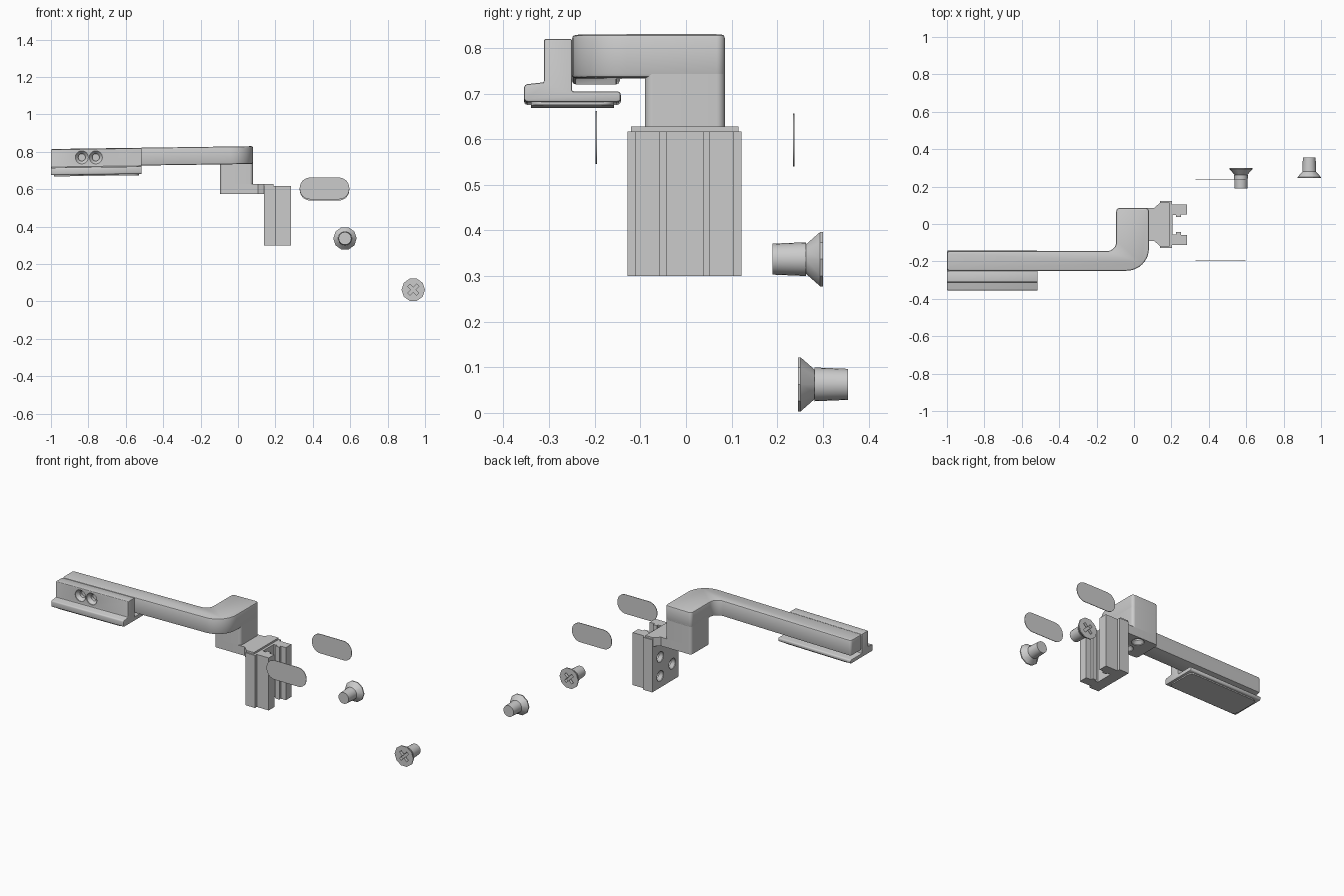
import bpy, bmesh, math
from mathutils import Matrix, Vector

if "Cube" in bpy.data.objects:
    bpy.data.objects.remove(bpy.data.objects["Cube"])

TILT = 0.014  # slight slope of the long arm


def finish_mesh(name, bm):
    bmesh.ops.recalc_face_normals(bm, faces=bm.faces)
    me = bpy.data.meshes.new(name)
    bm.to_mesh(me)
    bm.free()
    ob = bpy.data.objects.new(name, me)
    bpy.context.collection.objects.link(ob)
    return ob


def rounded(corners, n=8):
    """Outline from (u, v, radius) corners; radius 0 stays sharp."""
    pts = []
    for i, (u, v, r) in enumerate(corners):
        p = Vector((u, v))
        if r == 0:
            pts.append(p)
            continue
        a = (Vector(corners[i - 1][:2]) - p).normalized()
        b = (Vector(corners[(i + 1) % len(corners)][:2]) - p).normalized()
        half = a.angle(b) / 2
        d = r / math.tan(half)
        c = p + (a + b).normalized() * (r / math.sin(half))
        s, e = p + a * d - c, p + b * d - c
        sweep = s.angle(e)
        for k in range(n + 1):
            t = k / n
            pts.append(c + (s * math.sin((1 - t) * sweep) + e * math.sin(t * sweep)) / math.sin(sweep))
    return pts


def prism(name, pts, axis, lo, hi, bevel=0.0, tilt=False):
    """Extrude a 2D outline along an axis."""
    place = {'X': lambda u, v, w: (w, u, v),
             'Y': lambda u, v, w: (u, w, v),
             'Z': lambda u, v, w: (u, v, w)}[axis]
    bm = bmesh.new()
    rings = [[bm.verts.new(place(p[0], p[1], w)) for p in pts] for w in (lo, hi)]
    n = len(pts)
    bm.faces.new(rings[0])
    bm.faces.new(rings[1])
    for i in range(n):
        j = (i + 1) % n
        bm.faces.new((rings[0][i], rings[0][j], rings[1][j], rings[1][i]))
    if tilt:
        for v in bm.verts:
            v.co.z += TILT * (v.co.x - 0.08)
    ob = finish_mesh(name, bm)
    if bevel:
        m = ob.modifiers.new('bevel', 'BEVEL')
        m.width, m.segments, m.limit_method = bevel, 2, 'ANGLE'
        m.angle_limit = math.radians(40)
    return ob


def lathe(name, profile, sides, loc, direction):
    """Closed solid of revolution from (radius, height) points."""
    bm = bmesh.new()
    rings = [[bm.verts.new((r * math.cos(2 * math.pi * k / sides),
                            r * math.sin(2 * math.pi * k / sides), h))
              for k in range(sides)] for r, h in profile]
    for a, b in zip(rings, rings[1:]):
        for k in range(sides):
            j = (k + 1) % sides
            bm.faces.new((a[k], a[j], b[j], b[k]))
    bm.faces.new(rings[0])
    bm.faces.new(rings[-1])
    rot = Vector(direction).to_track_quat('Z', 'Y').to_matrix().to_4x4()
    bm.transform(Matrix.Translation(loc) @ rot)
    return finish_mesh(name, bm)


cutters = []


def cut(target, cutter):
    cutter.hide_render = True
    m = target.modifiers.new('cut', 'BOOLEAN')
    m.operation, m.object = 'DIFFERENCE', cutter
    cutters.append(cutter)


def countersink(target, loc, inward, r=0.035):
    prof = [(r, -0.02), (r, 0.004), (r * 0.55, 0.022), (r * 0.55, 0.04)]
    cut(target, lathe('hole_cutter', prof, 20, loc, inward))


# Long arm with bent end, and the post below it
arm = prism('arm', rounded([(-1, -.25, .015), (.08, -.25, .12), (.08, .085, .018), (-.095, .085, .018),
                            (-.095, -.145, .05), (-1, -.145, .015)]),
            'Z', .735, .83, .008, tilt=True)
post = prism('post', rounded([(-.095, -.09, .018), (.08, -.09, .018), (.08, .085, .018), (-.095, .085, .018)]),
             'Z', .628, .75)

# Side mount at the far end of the arm, with a pad underneath
mount = prism('side_mount', rounded([(-.355, .690, .008), (-.355, .728, .008), (-.311, .733, 0), (-.311, .828, .004),
                                     (-.25, .828, 0), (-.25, .713, 0), (-.143, .713, .008), (-.143, .690, .008)], 3),
              'X', -1, -.515, .006, tilt=True)
for x in (-.835, -.76):
    countersink(mount, (x, -.311, .77), (0, 1, 0))
prism('bottom_pad', rounded([(-.985, -.34, .03), (-.53, -.34, .03), (-.53, -.158, .03), (-.985, -.158, .03)]),
      'Z', .683, .694, tilt=True)

# Bracket plate under the post
plate = prism('bracket_plate', rounded([(-.095, -.09, .018), (.108, -.09, 0), (.14, -.12, 0), (.19, -.12, 0),
                                        (.19, .115, 0), (.14, .115, 0), (.108, .085, 0), (-.095, .085, .018)]),
              'Z', .575, .628)
for y in (-.047, .043):
    countersink(plate, (.01, y, .575), (0, 0, 1))

# Vertical channel with two toothed rails
half = [(.14, .125), (.203, .125), (.203, .108), (.283, .108), (.283, .055),
        (.25, .055), (.25, .04), (.225, .04), (.225, .052), (.205, .052)]
outline = [(x, y - .003) for x, y in half] + [(x, -y - .003) for x, y in reversed(half)]
channel = prism('rail_channel', outline, 'Z', .30, .617)
for y, z in ((.045, .485), (.045, .37), (-.07, .40)):
    countersink(channel, (.14, y, z), (1, 0, 0), .032)

# Loose oval pads
for name, y, z in (('front_oval_pad', -.197, .604), ('rear_oval_pad', .236, .598)):
    prism(name, rounded([(.33, z - .058, .055), (.595, z - .058, .055),
                         (.595, z + .058, .055), (.33, z + .058, .055)]), 'Y', y - .0015, y + .0015)

# Loose countersunk screws with cross recess
for tag, x, y, z, s in (('rear', .572, .300, .337, 1), ('front', .937, .245, .0625, -1)):
    d = (0, -s, 0)  # from head towards tip
    head = lathe(tag + '_screw_head', [(.0625, 0), (.0625, .006), (.034, .037)], 10, (x, y, z), d)
    lathe(tag + '_screw_shaft', [(.037, .037), (.034, .110)], 20, (x, y, z), d)
    a, b = .008, .034
    cross = [(a, a), (a, b), (-a, b), (-a, a), (-b, a), (-b, -a), (-a, -a), (-a, -b), (a, -b), (a, -a), (b, -a), (b, a)]
    q = math.sqrt(.5)
    cross = [(x + (u - v) * q, z + (u + v) * q) for u, v in cross]
    cut(head, prism('cross_cutter', cross, 'Y', *sorted((y + s * .01, y - s * .018))))

# Apply modifiers, remove cutters, shade
bpy.ops.object.select_all(action='DESELECT')
parts = [o for o in bpy.context.scene.objects if o not in cutters]
for o in parts:
    o.select_set(True)
bpy.context.view_layer.objects.active = parts[0]
bpy.ops.object.convert(target='MESH')
for c in cutters:
    bpy.data.objects.remove(c)
bpy.ops.object.shade_smooth_by_angle(angle=math.radians(30))
